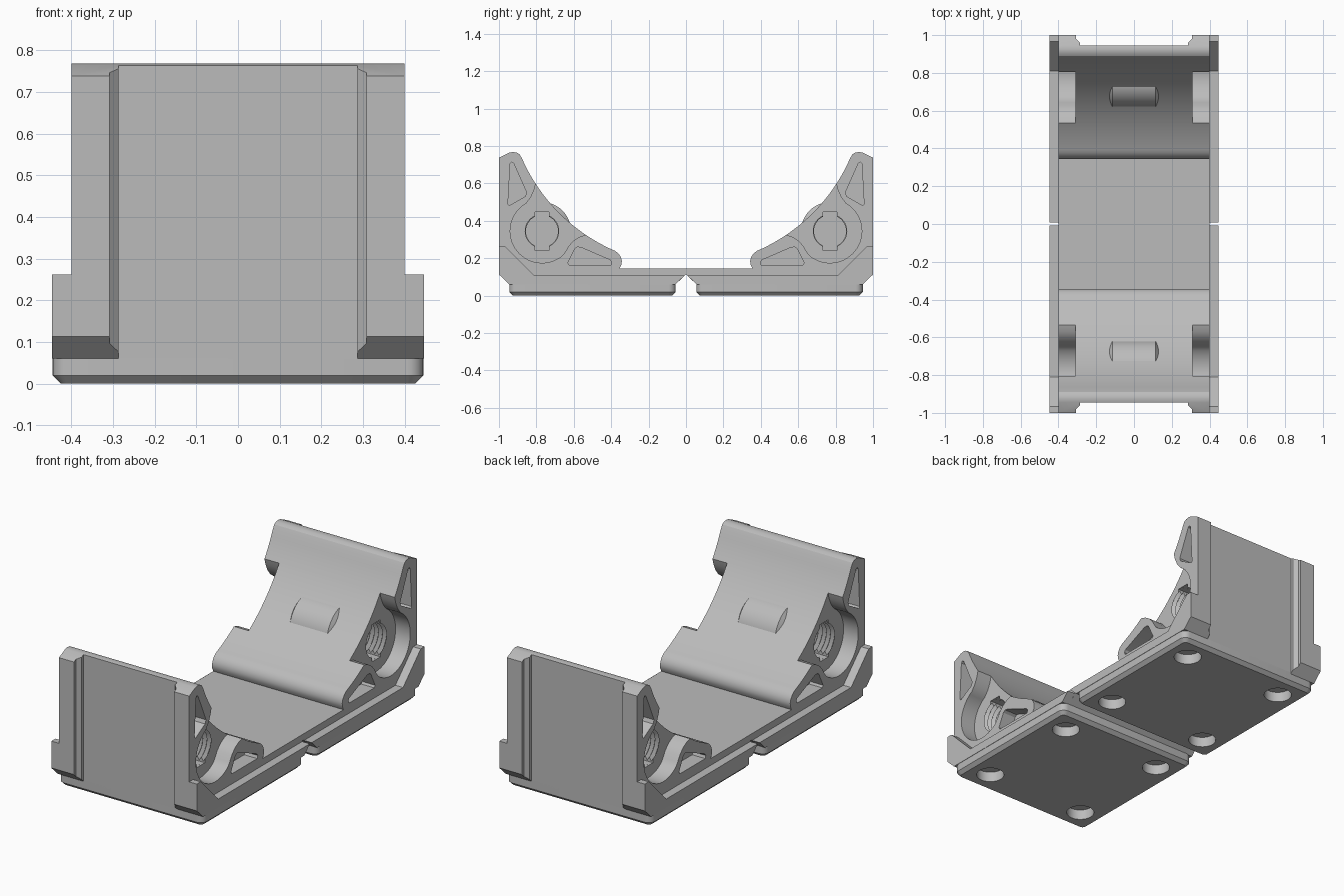
import bpy, bmesh, math

if "Cube" in bpy.data.objects:
    bpy.data.objects.remove(bpy.data.objects["Cube"])

grey = bpy.data.materials.new("plain grey")
grey.use_nodes = True
grey.diffuse_color = (0.5, 0.5, 0.5, 1)
grey.node_tree.nodes["Principled BSDF"].inputs["Base Color"].default_value = (0.5, 0.5, 0.5, 1)

ARC_Z, ARC_R = 1.119, 0.958       # cradle arc centre height and radius
HOLE_Y, HOLE_Z = 0.77, 0.345      # axis of the side sockets
SIDES = (1, -1)


def loft(name, rings):
    """Closed solid through a list of point rings."""
    bm = bmesh.new()
    rows = [[bm.verts.new(p) for p in ring] for ring in rings]
    n = len(rows[0])
    for a, b in zip(rows, rows[1:]):
        for i in range(n):
            j = (i + 1) % n
            bm.faces.new((a[i], a[j], b[j], b[i]))
    bm.faces.new(rows[0][::-1])
    bm.faces.new(rows[-1])
    bmesh.ops.recalc_face_normals(bm, faces=bm.faces)
    mesh = bpy.data.meshes.new(name)
    bm.to_mesh(mesh)
    bm.free()
    mesh.materials.append(grey)
    obj = bpy.data.objects.new(name, mesh)
    bpy.context.collection.objects.link(obj)
    return obj


def prism_x(name, pts, x0, x1, sx=1, sy=1):
    return loft(name, [[(sx * x, sy * y, z) for y, z in pts] for x in (x0, x1)])


def prism_z(name, pts, z0, z1, sy=1):
    return loft(name, [[(x, sy * y, z) for x, y in pts] for z in (z0, z1)])


def lathe_x(name, profile, sx=1, sy=1, n=40):
    """Turn (x, radius) pairs around the socket axis."""
    turn = [2 * math.pi * i / n for i in range(n)]
    return loft(name, [[(sx * x, sy * (HOLE_Y + r * math.cos(t)), HOLE_Z + r * math.sin(t))
                        for t in turn] for x, r in profile])


def circle(cx, cy, r, start=0, end=360, n=32):
    return [(cx + r * math.cos(math.radians(start + (end - start) * i / n)),
             cy + r * math.sin(math.radians(start + (end - start) * i / n))) for i in range(n)]


def rounded_square(half, r, cy, z):
    ring = []
    for k, (sx, sy) in enumerate(((1, 1), (-1, 1), (-1, -1), (1, -1))):
        for i in range(7):
            t = math.radians(90 * k + 15 * i)
            ring.append((sx * (half - r) + r * math.cos(t), cy + sy * (half - r) + r * math.sin(t), z))
    return ring


def select_only(obj):
    bpy.ops.object.select_all(action='DESELECT')
    obj.select_set(True)
    bpy.context.view_layer.objects.active = obj


def cut(obj, cutters):
    for c in cutters:
        c.hide_render = True
        select_only(obj)
        mod = obj.modifiers.new("cut", 'BOOLEAN')
        mod.operation, mod.solver, mod.object = 'DIFFERENCE', 'EXACT', c
        bpy.ops.object.modifier_apply(modifier=mod.name)
        bpy.data.objects.remove(c)


def smooth(obj):
    select_only(obj)
    bpy.ops.object.shade_smooth_by_angle(angle=math.radians(25))


# Cradle body: floor, curved saddles and end walls in one side profile
arc = [(y, ARC_Z - math.sqrt(ARC_R ** 2 - y * y)) for y in [0.378 + 0.5 * i / 32 for i in range(33)]]
half = [(0.355, 0.145), (0.345, 0.165), (0.343, 0.185), (0.348, 0.205), (0.36, 0.224)] + arc + [
    (0.89, 0.756), (0.905, 0.765), (0.925, 0.768), (0.945, 0.764), (1, 0.738),
    (1, 0.113), (0.945, 0.06), (0.057, 0.06)]
outline = half + [(0, 0.113)] + [(-y, z) for y, z in reversed(half)]
body = prism_x("cradle_body", outline, -0.40, 0.40)

# Side details, sketched on the +y half
pocket = circle(HOLE_Y, HOLE_Z, 0.17, 60, -138) + [
    (0.645, 0.235), (0.625, 0.268), (0.60, 0.295), (0.57, 0.314), (0.535, 0.325),
    (0.50, 0.45), (0.75, 0.70), (0.803, 0.60), (0.812, 0.565), (0.83, 0.525)]
upper_window = [(0.952, 0.49), (0.945, 0.482), (0.86, 0.53), (0.852, 0.55),
                (0.922, 0.708), (0.932, 0.714), (0.94, 0.705)]
lower_window = [(0.625, 0.163), (0.632, 0.175), (0.595, 0.25), (0.58, 0.26), (0.56, 0.257),
                (0.405, 0.19), (0.397, 0.178), (0.403, 0.163)]
slot = [(HOLE_Y + a * 0.037, HOLE_Z + b * 0.103) for a, b in ((-1, -1), (1, -1), (1, 1), (-1, 1))]
thread = [(0.15 + 0.0125 * i, 0.086 if i % 2 else 0.104) for i in range(14)] + [(0.34, 0.086)]
end_recess = [(-0.308, 1.1), (-0.308, 0.982), (-0.287, 0.962), (-0.287, 0.945),
              (0.287, 0.945), (0.287, 0.962), (0.308, 0.982), (0.308, 1.1)]

cutters = []
for sy in SIDES:
    cutters.append(prism_z("end_recess_cutter", end_recess, -0.1, 1, sy))
    for sx in SIDES:
        cutters += [
            prism_x("pocket_cutter", pocket, 0.31, 0.5, sx, sy),
            prism_x("upper_window_cutter", upper_window, 0.32, 0.5, sx, sy),
            prism_x("lower_window_cutter", lower_window, 0.32, 0.5, sx, sy),
            lathe_x("thread_cutter", thread, sx, sy),
            prism_x("slot_cutter", slot, 0.15, 0.35, sx, sy)]
cut(body, cutters)
smooth(body)

# Side ledges with raised sloping ends
ledge = [(0.008, 0.107), (0.81, 0.107), (0.965, 0.262), (1, 0.262),
         (1, 0.113), (0.945, 0.06), (0.057, 0.06)]
for sy, end in ((1, "back"), (-1, "front")):
    for sx, side in ((1, "left"), (-1, "right")):
        prism_x(f"{end}_{side}_ledge", ledge, 0.40, 0.447, sx, sy)

    # Low bulge on the saddle over the socket
    bulge = lathe_x(f"{end}_saddle_bulge", [(-0.14, 0.12), (-0.115, 0.155), (0.115, 0.155), (0.14, 0.12)],
                    sy=sy, n=64)
    smooth(bulge)

    # Foot with chamfered underside and four round sockets
    foot = loft(f"{end}_foot", [rounded_square(h, r, sy * 0.5, z) for h, r, z in
                                ((0.426, 0.02, 0), (0.445, 0.038, 0.019), (0.445, 0.038, 0.068))])
    cut(foot, [prism_z("foot_hole_cutter", circle(a * 0.31, sy * 0.5 + b * 0.31, 0.072), -0.1, 0.057)
               for a in SIDES for b in SIDES])
    smooth(foot)
